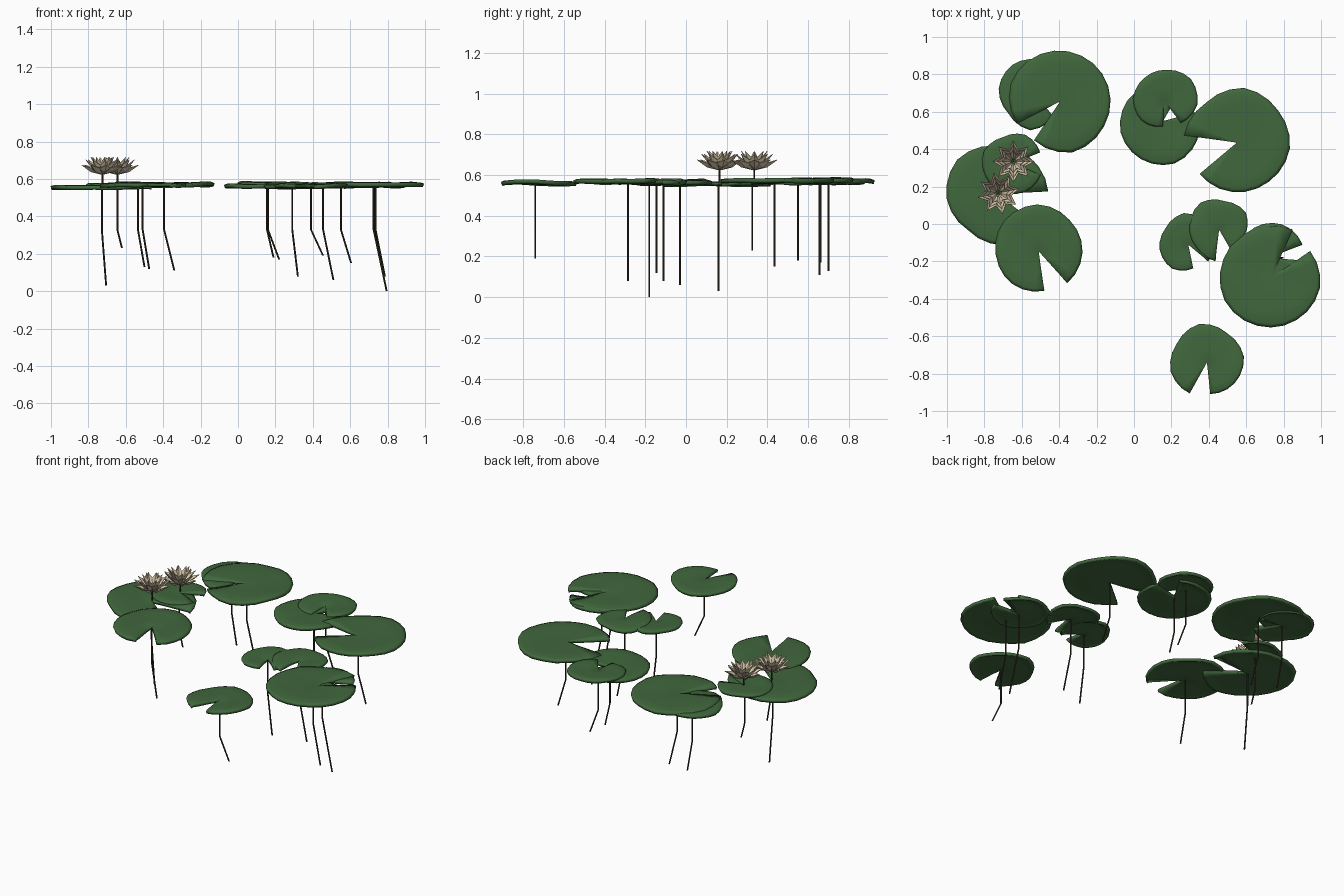
import bpy, bmesh, math
from mathutils import Vector, noise

if "Cube" in bpy.data.objects:
    bpy.data.objects.remove(bpy.data.objects["Cube"])


def material(name, rgb):
    m = bpy.data.materials.new(name)
    m.diffuse_color = (*rgb, 1)
    m.use_nodes = True
    m.node_tree.nodes["Principled BSDF"].inputs["Base Color"].default_value = m.diffuse_color
    return m


GREEN = material("leaf green", (0.052, 0.137, 0.046))
CREAM = material("petal cream", (0.68, 0.57, 0.40))
DARK = material("stem brown", (0.04, 0.03, 0.018))


def make_object(name, bm, mat):
    me = bpy.data.meshes.new(name)
    bm.to_mesh(me)
    bm.free()
    me.materials.append(mat)
    ob = bpy.data.objects.new(name, me)
    bpy.context.collection.objects.link(ob)
    return ob


def smooth(ob, angle=40):
    bpy.ops.object.select_all(action='DESELECT')
    ob.select_set(True)
    bpy.context.view_layer.objects.active = ob
    bpy.ops.object.shade_smooth_by_angle(angle=math.radians(angle))


def stem(name, pts, radius=0.005, sides=6):
    # bent tube through the given points
    bm = bmesh.new()
    rings = []
    for p in pts:
        rings.append([bm.verts.new((p[0] + radius * math.cos(math.tau * i / sides),
                                    p[1] + radius * math.sin(math.tau * i / sides), p[2]))
                      for i in range(sides)])
    for a, b in zip(rings, rings[1:]):
        for i in range(sides):
            j = (i + 1) % sides
            bm.faces.new((a[i], a[j], b[j], b[i]))
    bm.faces.new(rings[0][::-1])
    bm.faces.new(rings[-1])
    bmesh.ops.recalc_face_normals(bm, faces=bm.faces)
    smooth(make_object(name, bm, DARK))


def pad(name, x, y, z, start, end, radii, foot_dx, foot_z):
    # notched leaf: fan of rings swept from one notch edge to the other
    bm = bmesh.new()
    centre = bm.verts.new((x, y, z - 0.003))
    steps = (len(radii) - 1) * 3
    rings = []
    for f in (0.35, 0.7, 0.93, 1.0):
        ring = []
        for i in range(steps + 1):
            k, t = divmod(i / 3, 1)
            k = int(k)
            r = radii[k] + (radii[min(k + 1, len(radii) - 1)] - radii[k]) * t
            a = math.radians(start + (end - start) * i / steps)
            px, py = x + r * f * math.cos(a), y + r * f * math.sin(a)
            wave = 0.011 * f * noise.noise(Vector((px * 6, py * 6, z * 90)))
            ring.append(bm.verts.new((px, py, z + wave - (0.006 if f == 1.0 else 0))))
        rings.append(ring)
    for i in range(steps):
        bm.faces.new((centre, rings[0][i], rings[0][i + 1]))
        for a, b in zip(rings, rings[1:]):
            bm.faces.new((a[i], b[i], b[i + 1], a[i + 1]))
    ob = make_object(name + "_pad", bm, GREEN)
    mod = ob.modifiers.new("thickness", 'SOLIDIFY')
    mod.thickness = 0.018
    mod.offset = -1
    smooth(ob)
    # stem drops straight, then bends sideways to its foot
    stem(name + "_stem", [(x + foot_dx, y, foot_z), (x, y, 0.33), (x, y, z - 0.01)])


def flower(name, x, y, z, turn):
    # layered star of folded, upturned petals
    bm = bmesh.new()
    n = 8
    for tip_r, tip_z, mid_r, mid_z, half in ((0.112, 0.05, 0.062, 0.014, 0.027),
                                             (0.090, 0.078, 0.050, 0.028, 0.022),
                                             (0.062, 0.092, 0.036, 0.042, 0.016)):
        for i in range(n):
            a = turn + math.tau * i / n
            out = Vector((math.cos(a), math.sin(a), 0))
            side = Vector((-out.y, out.x, 0))
            up = Vector((0, 0, 1))
            c = Vector((x, y, z))
            base = bm.verts.new(c + out * 0.004)
            keel = bm.verts.new(c + out * mid_r + up * mid_z)
            left = bm.verts.new(c + out * mid_r + side * half + up * (mid_z + 0.02))
            right = bm.verts.new(c + out * mid_r - side * half + up * (mid_z + 0.02))
            tip = bm.verts.new(c + out * tip_r + up * tip_z)
            for f in ((base, keel, left), (keel, tip, left),
                      (base, right, keel), (keel, right, tip)):
                bm.faces.new(f)
    ob = make_object(name, bm, CREAM)
    mod = ob.modifiers.new("thickness", 'SOLIDIFY')
    mod.thickness = 0.003
    stem(name + "_stalk", [(x, y, 0.55), (x, y, z + 0.008)])


# back left cluster
pad("back_left_large", -0.395, 0.655, 0.582, 236, 567,
    [.25, .28, .27, .27, .27, .275, .28, .26], 0.055, 0.11)
pad("back_left_small", -0.535, 0.70, 0.577, -10, 310,
    [.16, .17, .18, .19, .19, .175, .20, .165], 0.035, 0.13)
# back right cluster
pad("back_middle_large", 0.155, 0.55, 0.573, 60, 375,
    [.20, .20, .22, .235, .235, .235, .21, .19], 0.035, 0.18)
pad("back_middle_small", 0.16, 0.66, 0.584, 307, 628,
    [.15, .18, .185, .165, .16, .165, .16, .14], 0.06, 0.17)
pad("back_right_large", 0.55, 0.435, 0.582, 220, 532,
    [.26, .265, .27, .285, .28, .295, .27, .285], 0.055, 0.15)
# left cluster
pad("left_large", -0.728, 0.16, 0.567, 3, 322,
    [.27, .26, .26, .285, .275, .25, .275, .26], 0.023, 0.03)
pad("left_small", -0.645, 0.325, 0.579, 22, 337,
    [.155, .165, .15, .17, .165, .165, .165, .16], 0.025, 0.23)
pad("left_front", -0.51, -0.145, 0.578, 312, 638,
    [.23, .235, .235, .25, .245, .23, .225, .215], 0.035, 0.12)
# right cluster
pad("centre_small", 0.29, -0.11, 0.570, 320, 642,
    [.14, .13, .15, .17, .15, .155, .155, .13], 0.03, 0.08)
pad("centre_right_small", 0.455, -0.03, 0.576, 300, 623,
    [.15, .14, .17, .155, .175, .16, .155, .17], 0.055, 0.06)
pad("right_large", 0.735, -0.285, 0.580, 66, 394,
    [.28, .275, .275, .28, .27, .265, .265, .25], 0.05, 0.08)
pad("right_small", 0.725, -0.18, 0.574, 22, 355,
    [.19, .19, .18, .17, .16, .16, .16, .18], 0.07, 0.0)
# lone front pad
pad("front", 0.39, -0.74, 0.573, 276, 601,
    [.17, .185, .20, .19, .21, .19, .20, .19], 0.065, 0.19)

# blossoms
flower("left_flower", -0.725, 0.165, 0.626, math.radians(12))
flower("back_flower", -0.645, 0.335, 0.626, math.radians(0))
